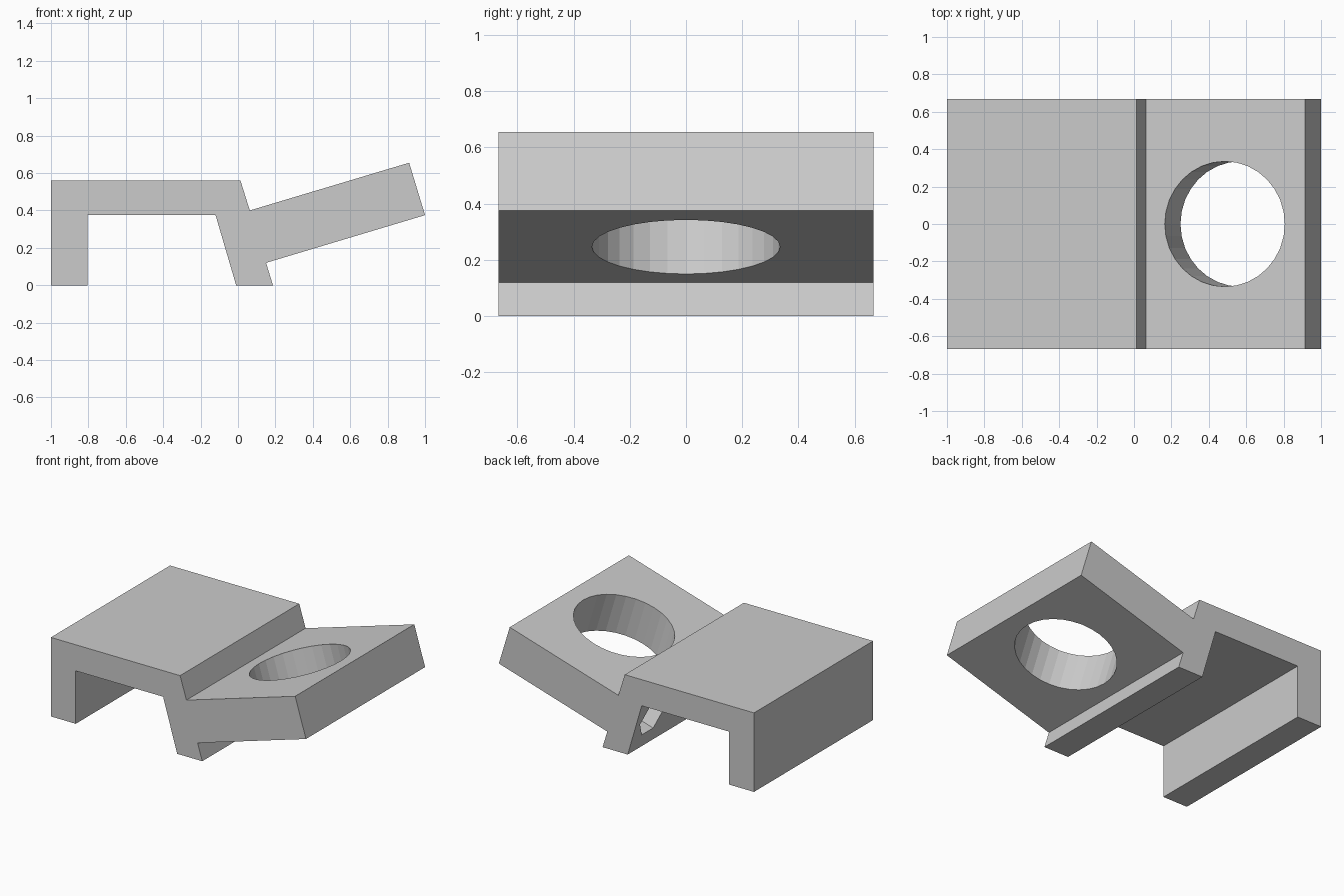
import bpy, bmesh, math
from mathutils import Vector

if "Cube" in bpy.data.objects:
    bpy.data.objects.remove(bpy.data.objects["Cube"])

TILT = math.atan(0.3)      # slope of the ring plate
HALF = 0.667               # half the depth in y

grey = bpy.data.materials.new("plain_grey")
grey.diffuse_color = (0.6, 0.6, 0.6, 1)
grey.use_nodes = True
grey.node_tree.nodes["Principled BSDF"].inputs["Base Color"].default_value = grey.diffuse_color

# Bracket body: one side profile (x, z) extruded along y
profile = [(-1, 0), (-0.805, 0), (-0.805, 0.375), (-0.12, 0.375),
           (-0.01, 0), (0.187, 0), (0.15, 0.12), (1, 0.375),
           (0.915, 0.655), (0.063, 0.4), (0.013, 0.56), (-1, 0.56)]
bm = bmesh.new()
face = bm.faces.new([bm.verts.new((x, -HALF, z)) for x, z in profile])
ext = bmesh.ops.extrude_face_region(bm, geom=[face])
moved = [g for g in ext["geom"] if isinstance(g, bmesh.types.BMVert)]
bmesh.ops.translate(bm, verts=moved, vec=(0, 2 * HALF, 0))
bmesh.ops.recalc_face_normals(bm, faces=bm.faces)
mesh = bpy.data.meshes.new("clamp_bracket")
bm.to_mesh(mesh)
bm.free()
mesh.materials.append(grey)
body = bpy.data.objects.new("clamp_bracket", mesh)
bpy.context.collection.objects.link(body)


def drill(name, sides, radius, depth, centre, angle):
    """Cut a straight prism-shaped hole out of the body."""
    bpy.ops.mesh.primitive_cylinder_add(vertices=sides, radius=radius, depth=depth,
                                        location=centre, rotation=(0, angle, 0))
    cutter = bpy.context.object
    cutter.name = name
    cutter.hide_render = True
    cutter.data.materials.append(grey)
    mod = body.modifiers.new(name, 'BOOLEAN')
    mod.operation = 'DIFFERENCE'
    mod.solver = 'EXACT'
    mod.object = cutter
    bpy.context.view_layer.objects.active = body
    bpy.ops.object.modifier_apply(modifier=name)
    bpy.data.objects.remove(cutter, do_unlink=True)


# Large round opening through the sloped plate
drill("holder_hole", 32, 0.335, 0.6, (0.527, 0, 0.387), -TILT)

# Hexagonal nut pockets sunk into the slanted inner wall
along = Vector((math.cos(TILT), 0, math.sin(TILT)))
for side in (-1, 1):
    mouth = Vector((-0.072, side * 0.49, 0.21))
    drill("nut_pocket", 6, 0.127, 0.3, mouth + along * 0.05, math.pi / 2 - TILT)
